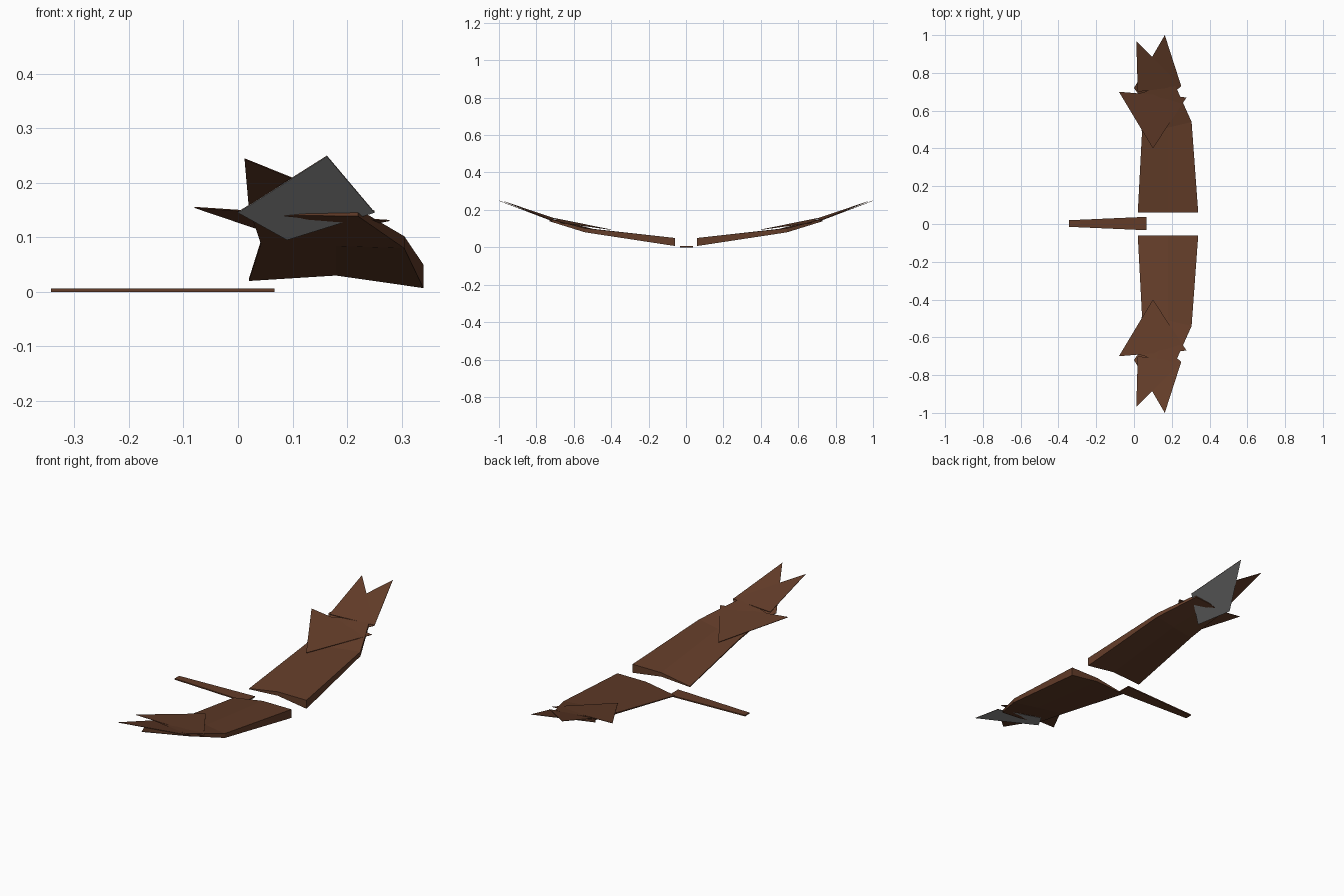
import bpy

cube = bpy.data.objects.get("Cube")
if cube:
    bpy.data.objects.remove(cube, do_unlink=True)


def make_material(name, rgb):
    mat = bpy.data.materials.new(name)
    mat.use_nodes = True
    mat.diffuse_color = (*rgb, 1)
    mat.node_tree.nodes["Principled BSDF"].inputs["Base Color"].default_value = (*rgb, 1)
    return mat


brown = make_material("feather brown", (0.125, 0.046, 0.022))
grey = make_material("feather underside grey", (0.4, 0.4, 0.4))


def make_object(name, verts, faces, mat, mirrored=True):
    mesh = bpy.data.meshes.new(name)
    mesh.from_pydata(verts, [], faces)
    mesh.materials.append(mat)
    obj = bpy.data.objects.new(name, mesh)
    bpy.context.collection.objects.link(obj)
    # The wings are symmetrical across the y = 0 plane
    if mirrored:
        mod = obj.modifiers.new("Mirror", 'MIRROR')
        mod.use_axis = (False, True, False)
        mod.use_mirror_merge = False
    return obj


def prism(name, outline, thickness, mat, mirrored=True):
    """Thin plate: counter-clockwise outline seen from above, given thickness downwards."""
    n = len(outline)
    verts = [(x, y, z) for x, y, z in outline]
    verts += [(x, y, z - thickness) for x, y, z in outline]
    faces = [list(range(n)), list(range(2 * n - 1, n - 1, -1))]
    faces += [(i, i + n, (i + 1) % n + n, (i + 1) % n) for i in range(n)]
    return make_object(name, verts, faces, mat, mirrored)


# Wing: each section runs leading edge, ridge, trailing edge as (x, y, bottom, top)
sections = [
    [(0.34, 0.06, 0.007, 0.05), (0.18, 0.06, 0.03, 0.05), (0.02, 0.06, 0.02, 0.024)],
    [(0.305, 0.54, 0.08, 0.102), (0.18, 0.51, 0.084, 0.1), (0.042, 0.48, 0.088, 0.094)],
    [(0.22, 0.73, 0.139, 0.152), (0.12, 0.72, 0.14, 0.152), (0.025, 0.69, 0.138, 0.146)],
]
verts, faces = [], []
for section in sections:
    verts += [(x, y, top) for x, y, low, top in section]
    verts += [(x, y, low) for x, y, low, top in reversed(section)]
ring = 6
for s in range(len(sections) - 1):
    for i in range(ring):
        j = (i + 1) % ring
        a, b = s * ring, (s + 1) * ring
        faces.append((a + i, b + i, b + j, a + j))
last = (len(sections) - 1) * ring
for start, turn in ((0, 1), (last, -1)):
    faces.append([start + k for k in (0, 1, 4, 5)][::turn])
    faces.append([start + k for k in (1, 2, 3, 4)][::turn])
make_object("wings", verts, faces, brown)

# Ragged flight feathers
prism("side_feathers", [(-0.08, 0.70, 0.156), (0.10, 0.40, 0.095), (0.278, 0.67, 0.132)], 0.002, brown)
prism("rear_tip_feathers", [(0.012, 0.97, 0.245), (0.02, 0.70, 0.154), (0.25, 0.73, 0.149)], 0.002, brown)

# Front tip feathers: brown above with a grey layer beneath
kite = [(0.163, 1.0, 0.25), (0.0, 0.72, 0.147), (0.09, 0.59, 0.097), (0.25, 0.73, 0.147)]
prism("front_tip_feathers", kite, 0.001, brown)
prism("front_tip_feather_undersides", [(x, y, z - 0.001) for x, y, z in kite], 0.001, grey)

# Tail strip
prism("tail", [(-0.343, 0.02, 0.006), (-0.343, -0.015, 0.006),
               (0.067, -0.033, 0.006), (0.067, 0.038, 0.006)], 0.006, brown, mirrored=False)
